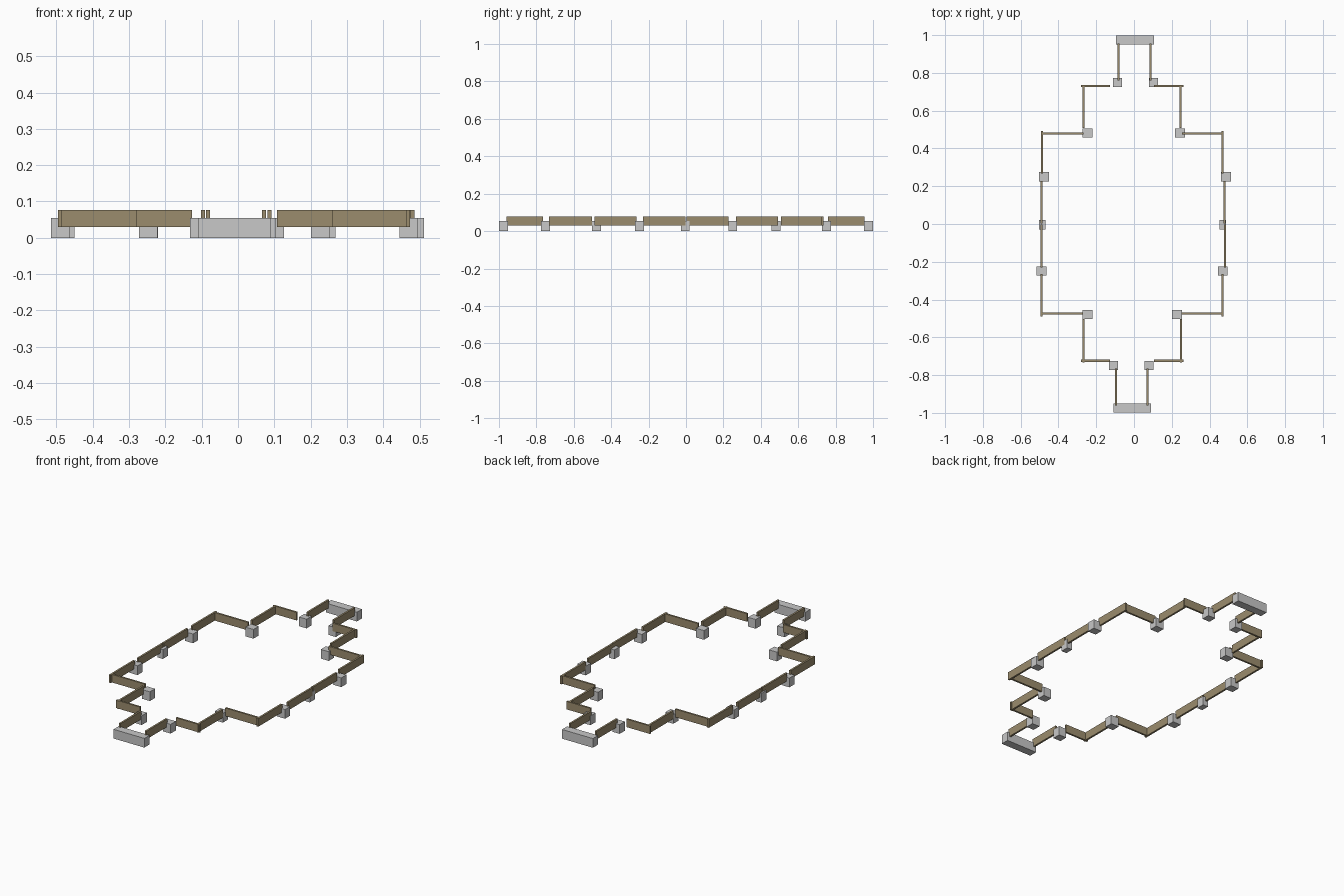
import bpy


def material(name, color):
    m = bpy.data.materials.new(name)
    m.diffuse_color = (*color, 1)
    return m


STONE = material("light grey stone", (0.58, 0.58, 0.58))
WOOD = material("tan wood", (0.33, 0.265, 0.155))


def box(name, x0, x1, y0, y1, z0, z1, mat):
    bpy.ops.mesh.primitive_cube_add(
        size=1, location=((x0 + x1) / 2, (y0 + y1) / 2, (z0 + z1) / 2))
    ob = bpy.context.object
    ob.name = name
    ob.scale = (x1 - x0, y1 - y0, z1 - z0)
    bpy.ops.object.transform_apply(location=False, rotation=False, scale=True)
    ob.data.materials.append(mat)


def block(name, x, y, w=0.05):
    box(name, x - w / 2, x + w / 2, y - 0.024, y + 0.024, 0, 0.054, STONE)


T = 0.0055  # half thickness of a board


def board_y(name, x, y0, y1):
    box(name, x - T, x + T, y0, y1, 0.03, 0.077, WOOD)


def board_x(name, y, x0, x1):
    box(name, x0, x1, y - T, y + T, 0.03, 0.077, WOOD)


# Wide end blocks
block("front_end_block", -0.009, -0.975, 0.2)
block("back_end_block", 0.006, 0.975, 0.2)

# Supporting blocks in left/right pairs: y, left x, right x, width
for i, (y, xl, xr, w) in enumerate([
        (-0.75, -0.108, 0.08, 0.049), (-0.478, -0.247, 0.227, 0.052),
        (-0.248, -0.489, 0.47, 0.052), (-0.004, -0.486, 0.469, 0.034),
        (0.25, -0.477, 0.486, 0.053), (0.482, -0.246, 0.243, 0.052),
        (0.75, -0.087, 0.103, 0.048)]):
    block(f"left_block_{i}", xl, y, w)
    block(f"right_block_{i}", xr, y, w)

# Boards running front to back: y start, y end, left x, right x
for i, (y0, y1, xl, xr) in enumerate([
        (-0.96, -0.765, -0.096, 0.072), (-0.733, -0.502, -0.267, 0.248),
        (-0.489, -0.265, -0.490, 0.468), (-0.23, -0.003, -0.490, 0.481),
        (0.003, 0.227, -0.490, 0.479), (0.267, 0.492, -0.488, 0.468),
        (0.508, 0.735, -0.268, 0.246), (0.76, 0.955, -0.082, 0.087)]):
    board_y(f"left_long_board_{i}", xl, y0, y1)
    board_y(f"right_long_board_{i}", xr, y0, y1)

# Boards running side to side: y, left span, right span
for i, (y, a, b, c, d) in enumerate([
        (-0.724, -0.281, -0.126, 0.107, 0.261),
        (-0.473, -0.495, -0.271, 0.251, 0.473),
        (0.479, -0.491, -0.268, 0.255, 0.473),
        (0.730, -0.281, -0.127, 0.107, 0.261)]):
    board_x(f"left_cross_board_{i}", y, a, b)
    board_x(f"right_cross_board_{i}", y, c, d)
